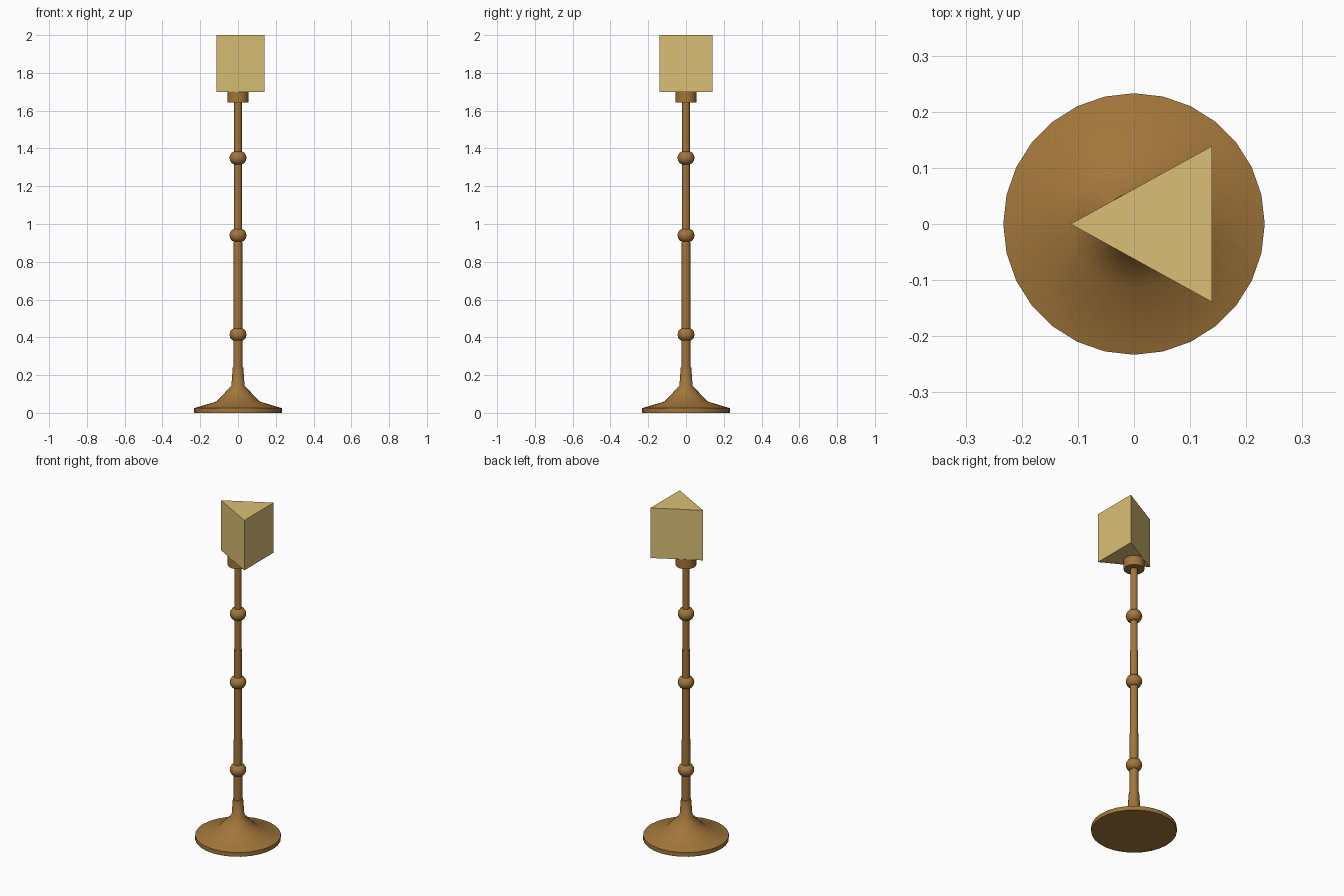
import bpy
import bmesh
from math import cos, sin, pi, radians

cube = bpy.data.objects.get("Cube")
if cube:
    bpy.data.objects.remove(cube, do_unlink=True)


def material(name, colour):
    mat = bpy.data.materials.new(name)
    mat.use_nodes = True
    mat.diffuse_color = colour
    mat.node_tree.nodes["Principled BSDF"].inputs["Base Color"].default_value = colour
    return mat


wood = material("warm brown wood", (0.36, 0.18, 0.043, 1))
cream = material("pale gold shade", (0.70, 0.52, 0.18, 1))


def finish(name, bm, mat, smooth_angle=None):
    bmesh.ops.recalc_face_normals(bm, faces=bm.faces)
    mesh = bpy.data.meshes.new(name)
    bm.to_mesh(mesh)
    bm.free()
    mesh.materials.append(mat)
    obj = bpy.data.objects.new(name, mesh)
    bpy.context.collection.objects.link(obj)
    if smooth_angle:
        bpy.ops.object.select_all(action="DESELECT")
        obj.select_set(True)
        bpy.context.view_layer.objects.active = obj
        bpy.ops.object.shade_smooth_by_angle(angle=radians(smooth_angle))
    return obj


def turned(name, profile, sides=28, z=0.0, smooth_angle=40):
    """Closed lathe shape from (radius, height) points."""
    bm = bmesh.new()
    rings = [[bm.verts.new((r * cos(2 * pi * i / sides), r * sin(2 * pi * i / sides), h + z))
              for i in range(sides)] for r, h in profile]
    for low, high in zip(rings, rings[1:]):
        for i in range(sides):
            j = (i + 1) % sides
            bm.faces.new((low[i], low[j], high[j], high[i]))
    bm.faces.new(rings[0][::-1])
    bm.faces.new(rings[-1])
    return finish(name, bm, wood, smooth_angle)


# Flared foot and turned pole
turned("base", [(0.233, 0), (0.233, 0.025), (0.115, 0.06), (0.035, 0.143), (0.028, 0.24)])
turned("lower_pole", [(0.024, 0.2), (0.022, 1.135)])
turned("upper_pole", [(0.02, 1.1), (0.02, 1.66)])

# Squashed rounded collars along the pole
bead = [(0.02, -0.034), (0.034, -0.027), (0.042, -0.014), (0.045, 0),
        (0.042, 0.014), (0.034, 0.027), (0.02, 0.034)]
for part, height in (("lower", 0.415), ("middle", 0.94), ("upper", 1.35)):
    turned(part + "_collar", bead, z=height, smooth_angle=60)

# Socket under the shade
turned("socket", [(0.056, 1.643), (0.056, 1.702)])

# Three-sided shade
bm = bmesh.new()
corners = [(-0.113, 0), (0.139, -0.139), (0.139, 0.139)]
bottom = bm.faces.new([bm.verts.new((x, y, 1.7)) for x, y in corners])
top = bmesh.ops.extrude_face_region(bm, geom=[bottom])["geom"]
bmesh.ops.translate(bm, vec=(0, 0, 0.3), verts=[v for v in top if isinstance(v, bmesh.types.BMVert)])
if len(bm.faces) < 5:
    bm.faces.new([v for v in bm.verts if v.co.z < 1.8])
finish("shade", bm, cream)
